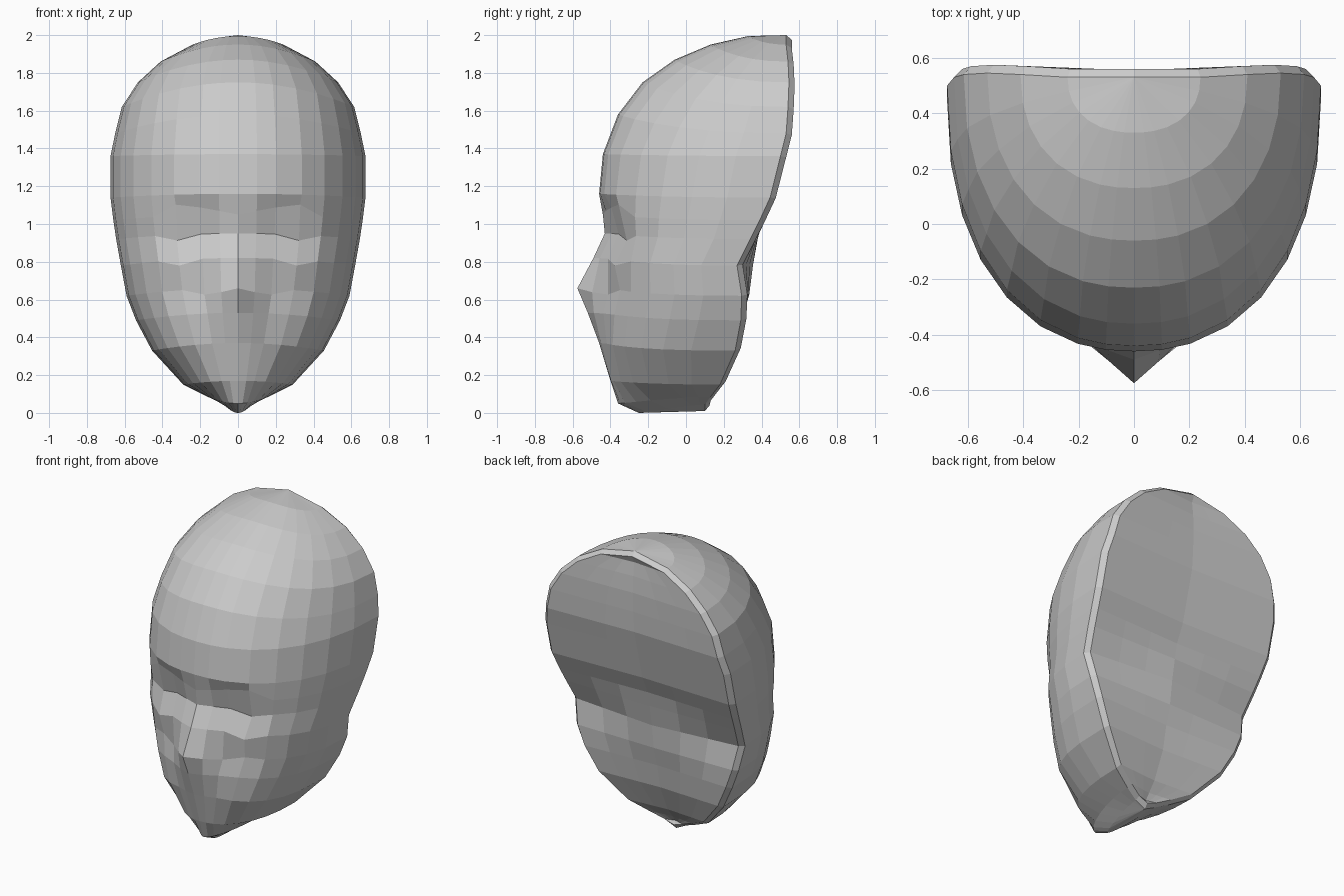
import bpy
import bmesh

# Remove the default object
default = bpy.data.objects.get("Cube")
if default:
    bpy.data.objects.remove(default, do_unlink=True)

# One neutral clay colour
clay = bpy.data.materials.new("grey_clay")
clay.use_nodes = True
clay.diffuse_color = (0.6, 0.6, 0.6, 1)
shader = next(n for n in clay.node_tree.nodes if n.type == 'BSDF_PRINCIPLED')
shader.inputs["Base Color"].default_value = clay.diffuse_color
shader.inputs["Roughness"].default_value = 0.8

# Rows from crown to chin: centre line (y, z), then back rim (x, y, z)
ROWS = [
    (.33, 1.995, .24, .56, 1.95),
    (.13, 1.95, .41, .57, 1.86),
    (-.06, 1.87, .53, .575, 1.75),
    (-.23, 1.75, .615, .57, 1.62),
    (-.36, 1.58, .65, .56, 1.48),
    (-.44, 1.37, .675, .53, 1.36),
    (-.46, 1.16, .675, .475, 1.14),
    (-.45, 1.05, .66, .42, 1.02),
    (-.43, .95, .645, .37, .92),
    (-.43, .82, .62, .3, .78),
    (-.43, .66, .59, .325, .62),
    (-.43, .53, .54, .32, .49),
    (-.43, .37, .455, .29, .33),
    (-.4, .17, .29, .21, .15),
    (-.36, .05, .16, .16, .085),
    (-.25, 0, .07, .13, .045),
]
# Where the rows meet on the centre plane: outside and rim
CROWN, CROWN_RIM = (0, .53, 2), (0, .56, 1.975)
CHIN, CHIN_RIM = (0, .1, .01), (0, .125, .04)

# Fractions of the row width for the outside and for the closed back
SIDE = (0, .15, .3, .5, .68, .82, .92, .98, 1)
BACK = (.65, .33, 0)

# Sculpting of the face: (row, column) -> push along y and z
BROW, EYES, CHEEK, NOSE, LIP, MOUTH, JAW, KEEL, UNDER = range(7, 16)
SCULPT = {
    (BROW, 0): (.01, 0), (BROW, 1): (.02, .02), (BROW, 2): (.03, .04),
    (BROW, 3): (.01, .06),
    (EYES, 1): (.03, 0), (EYES, 2): (.05, 0), (EYES, 3): (.04, -.03),
    (CHEEK, 0): (-.06, 0), (CHEEK, 1): (-.03, 0), (CHEEK, 3): (-.01, -.03),
    (NOSE, 0): (-.145, 0), (NOSE, 1): (-.07, -.02), (NOSE, 2): (0, -.03),
    (NOSE, 3): (.02, 0),
    (LIP, 0): (-.09, 0), (LIP, 1): (-.06, 0), (LIP, 2): (-.02, 0),
    (MOUTH, 0): (-.03, 0), (MOUTH, 1): (-.02, 0),
}

# Roundness of the rows: full at the jaw, then narrowing to a keel
ROUND = 2.25
BULGE = {CHEEK: 2.35, NOSE: 2.4, LIP: 2.55, MOUTH: 2.7,
         JAW: 2.3, KEEL: 1.7, UNDER: 1.4}

# The back is slightly hollow, but fills out over the notch in the rim
BACK_PUSH = {EYES: .01, CHEEK: .055, NOSE: .01}


def row_points(i, row):
    """One half section: face centre, round the side, over the rim, to the back centre."""
    cy, cz, rx, ry, rz = row
    bulge = BULGE.get(i, ROUND)
    edge = ry - .03
    points = []
    for j, f in enumerate(SIDE):
        k = (1 - f ** bulge) ** (1 / bulge)
        dy, dz = SCULPT.get((i, j), (0, 0))
        points.append((rx * f, edge + (cy - edge) * k + dy,
                       rz + (cz - rz) * (1 - f * f) + dz))
    # Bevelled rim, then the back
    inner_x = rx * .955
    inner_z = 1 + (rz - 1) * .98
    points.append((inner_x, ry, inner_z))
    for f in BACK:
        points.append((inner_x * f, ry + BACK_PUSH.get(i, -.02) * (1 - f), inner_z))
    return points


def close_end(bm, row, outside, rim):
    """Fan the end row to its two points on the centre plane."""
    a, b = bm.verts.new(outside), bm.verts.new(rim)
    last = len(SIDE) - 1
    for j in range(len(row) - 1):
        if j == last:
            bm.faces.new((a, row[j], row[j + 1], b))
        else:
            bm.faces.new((a if j < last else b, row[j], row[j + 1]))


# Half of the head, stitched row to row and closed at both ends
bm = bmesh.new()
grid = [[bm.verts.new(p) for p in row_points(i, r)] for i, r in enumerate(ROWS)]
for upper, lower in zip(grid, grid[1:]):
    for j in range(len(upper) - 1):
        bm.faces.new((upper[j], lower[j], lower[j + 1], upper[j + 1]))
close_end(bm, grid[0], CROWN, CROWN_RIM)
close_end(bm, grid[-1], CHIN, CHIN_RIM)

# Mirror the half across the centre plane
half = bm.verts[:] + bm.edges[:] + bm.faces[:]
bmesh.ops.mirror(bm, geom=half, axis='X', merge_dist=.0005)
bmesh.ops.remove_doubles(bm, verts=bm.verts[:], dist=.0005)
bmesh.ops.recalc_face_normals(bm, faces=bm.faces[:])

mesh = bpy.data.meshes.new("face_mask")
bm.to_mesh(mesh)
bm.free()
mesh.materials.append(clay)
mask = bpy.data.objects.new("face_mask", mesh)
bpy.context.collection.objects.link(mask)
